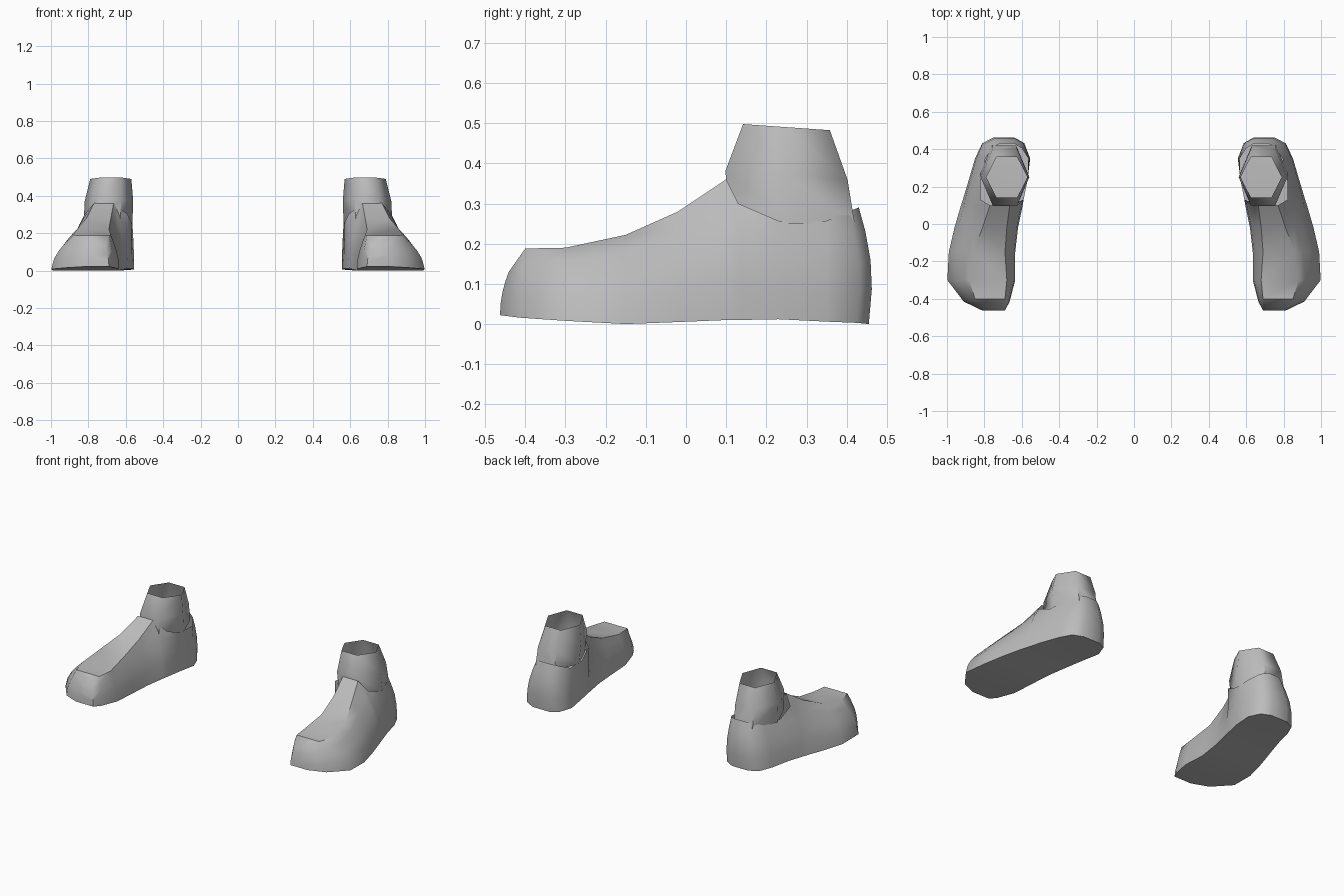
import bpy, bmesh, math

if "Cube" in bpy.data.objects:
    bpy.data.objects.remove(bpy.data.objects["Cube"])

grey = bpy.data.materials.new("plain_grey")
grey.diffuse_color = (0.5, 0.5, 0.5, 1)
grey.use_nodes = True
grey.node_tree.nodes["Principled BSDF"].inputs["Base Color"].default_value = grey.diffuse_color


def finish(name, bm, angle):
    """Turn a bmesh into a smooth object mirrored across x = 0."""
    bmesh.ops.recalc_face_normals(bm, faces=bm.faces)
    mesh = bpy.data.meshes.new(name)
    bm.to_mesh(mesh)
    bm.free()
    mesh.materials.append(grey)
    ob = bpy.data.objects.new(name, mesh)
    bpy.context.collection.objects.link(ob)
    bpy.ops.object.select_all(action='DESELECT')
    ob.select_set(True)
    bpy.context.view_layer.objects.active = ob
    bpy.ops.object.shade_smooth_by_angle(angle=math.radians(angle))
    ob.modifiers.new("mirror", 'MIRROR').use_mirror_merge = False
    return ob


# Shoe: cross-sections from toe to heel
# y, backward lean, inner x, outer x, sole z, top inner x, top outer x, top z
sections = [
    (-.463, .022, .69, .81, .022, .71, .79, .13),
    (-.415, .015, .665, .91, .016, .69, .85, .188),
    (-.30, 0, .635, .998, .008, .68, .88, .19),
    (-.15, 0, .635, .99, 0, .69, .86, .222),
    (-.02, 0, .62, .96, .005, .68, .81, .28),
    (.10, 0, .595, .925, .01, .665, .77, .36),
    (.13, 0, .59, .915, .01, .59, .82, .30),
    (.23, 0, .57, .885, .012, .57, .82, .257),
    (.35, 0, .555, .85, .006, .565, .795, .257),
    (.425, -.02, .585, .815, .003, .60, .76, .28),
    (.455, -.025, .64, .755, 0, .64, .72, .29),
]
OPEN = 5                      # the collar opening starts after this section
levels = [(0, 0), (.3, .12), (.55, .35), (.8, .68), (1, 1)]

bm = bmesh.new()
rings = []
for y, lean, xi, xo, zb, xit, xot, zt in sections:
    def side(x0, x1):
        pts = []
        for f, w in levels:
            bulge = .012 * math.sin(math.pi * f) if y > .4 else 0
            pts.append(bm.verts.new((x0 + (x1 - x0) * w,
                                     y + lean * f * f + bulge,
                                     zb + (zt - zb) * f)))
        return pts
    rings.append(side(xi, xit) + side(xo, xot)[::-1])

n = len(rings[0])
for k, (a, b) in enumerate(zip(rings, rings[1:])):
    for i in range(n):
        if i == len(levels) - 1 and k >= OPEN:
            continue          # leave the collar open
        j = (i + 1) % n
        bm.faces.new((a[i], a[j], b[j], b[i]))
# Toe and heel ends
for ring in (rings[0], rings[-1]):
    for i in range(len(levels) - 1):
        bm.faces.new((ring[i], ring[i + 1], ring[n - 2 - i], ring[n - 1 - i]))
finish("shoe", bm, 50)

# Ankle: open six-sided tube, wider toward the shoe
# centre x, centre y, radius x, radius y, z, forward rise
tube = [
    (.68, .25, .11, .108, .49, .07),
    (.69, .25, .13, .152, .37, .07),
    (.695, .265, .13, .155, .25, .0),
]
bm = bmesh.new()
rings = []
for cx, cy, rx, ry, z, rise in tube:
    ring = []
    for k in range(6):
        a = math.pi * k / 3
        dy = ry * math.sin(a) / math.sin(math.pi / 3)
        ring.append(bm.verts.new((cx + rx * math.cos(a), cy + dy, z - rise * dy)))
    rings.append(ring)
for a, b in zip(rings, rings[1:]):
    for i in range(6):
        j = (i + 1) % 6
        bm.faces.new((a[i], a[j], b[j], b[i]))
finish("ankle", bm, 65)
